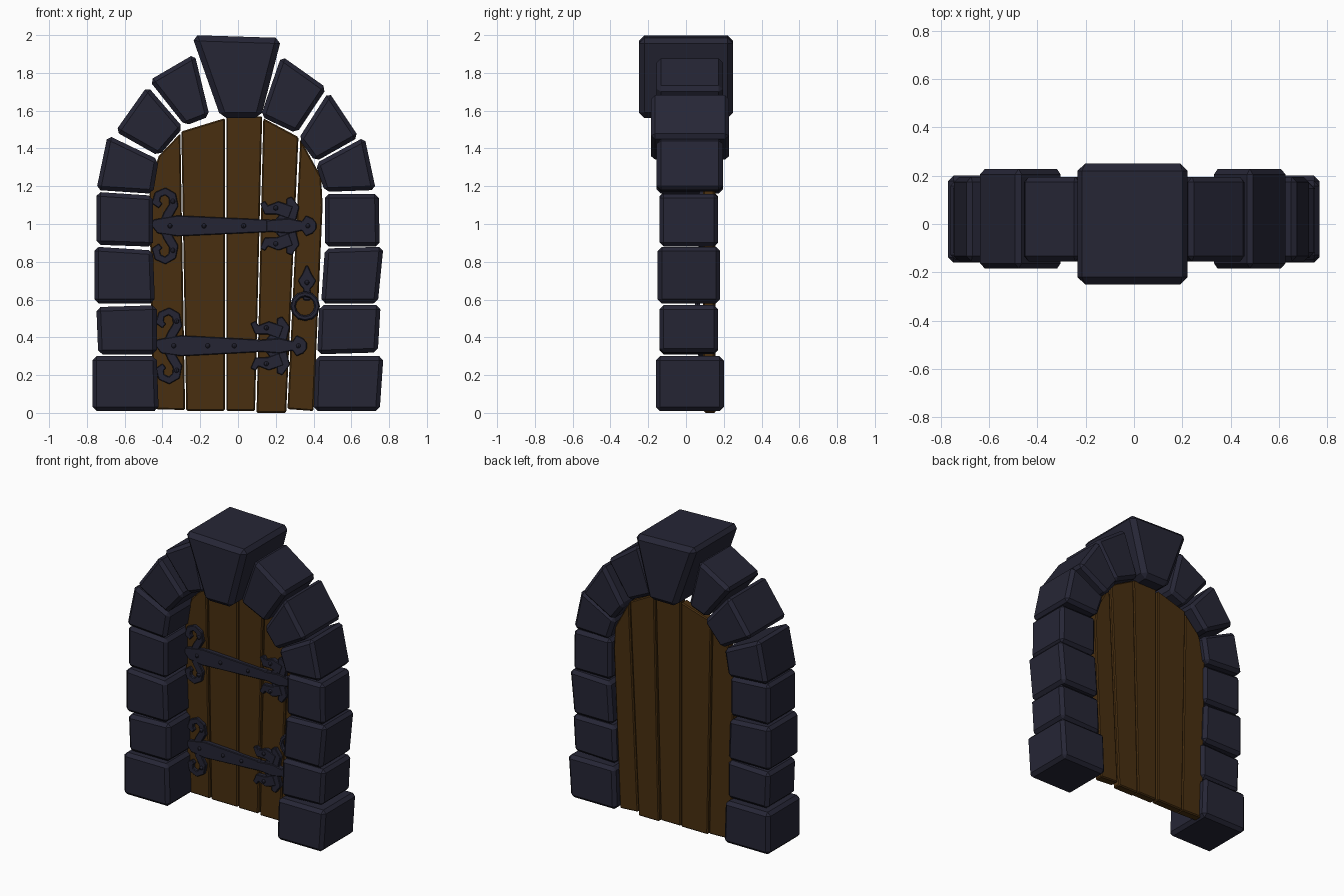
import bpy, bmesh, math
from mathutils import Vector

cube = bpy.data.objects.get("Cube")
if cube:
    bpy.data.objects.remove(cube, do_unlink=True)


def make_material(name, color):
    mat = bpy.data.materials.new(name)
    mat.use_nodes = True
    mat.diffuse_color = (*color, 1)
    mat.node_tree.nodes["Principled BSDF"].inputs["Base Color"].default_value = (*color, 1)
    return mat


STONE = make_material("dark slate stone", (0.019, 0.019, 0.036))
IRON = make_material("dark iron", (0.018, 0.018, 0.033))
WOOD = make_material("brown wood", (0.065, 0.028, 0.005))


def finish(bm, name, mat, bevel=0.0):
    """Turn a bmesh into an object with chamfered edges."""
    bmesh.ops.recalc_face_normals(bm, faces=bm.faces[:])
    mesh = bpy.data.meshes.new(name)
    bm.to_mesh(mesh)
    bm.free()
    mesh.materials.append(mat)
    obj = bpy.data.objects.new(name, mesh)
    bpy.context.collection.objects.link(obj)
    if bevel:
        mod = obj.modifiers.new("chamfer", 'BEVEL')
        mod.width = bevel
        mod.segments = 1
        mod.limit_method = 'ANGLE'
    return obj


def prism(name, outline, front, back, mat, bevel):
    """Extrude an x-z outline between two depths."""
    bm = bmesh.new()
    a = [bm.verts.new((x, front, z)) for x, z in outline]
    b = [bm.verts.new((x, back, z)) for x, z in outline]
    bm.faces.new(a)
    bm.faces.new(b[::-1])
    n = len(a)
    for i in range(n):
        j = (i + 1) % n
        bm.faces.new((a[j], a[i], b[i], b[j]))
    return finish(bm, name, mat, bevel)


def ribbon(name, path, front, back, origin=(0, 0), flip=1):
    """Flat iron strip along x-z points, each with its own width."""
    pts = [Vector((origin[0] + x, origin[1] + z * flip)) for x, z, w in path]
    bm = bmesh.new()
    rows = []
    for i, p in enumerate(pts):
        t = (pts[min(i + 1, len(pts) - 1)] - pts[max(i - 1, 0)]).normalized()
        side = Vector((-t.y, t.x)) * path[i][2] / 2
        l, r = p + side, p - side
        rows.append([bm.verts.new(c) for c in (
            (l.x, front, l.y), (r.x, front, r.y), (r.x, back, r.y), (l.x, back, l.y))])
    for a, b in zip(rows, rows[1:]):
        for k in range(4):
            m = (k + 1) % 4
            bm.faces.new((a[k], a[m], b[m], b[k]))
    bm.faces.new(rows[0])
    bm.faces.new(rows[-1][::-1])
    return finish(bm, name, IRON, 0.004)


def rivet(name, x, z, y):
    bm = bmesh.new()
    bmesh.ops.create_uvsphere(bm, u_segments=8, v_segments=6, radius=0.013)
    obj = finish(bm, name, IRON)
    obj.location = (x, y, z)
    return obj


# Stone surround: front and back depth for each course, bottom to top
depths = [(-.16, .20), (-.14, .17), (-.15, .18), (-.14, .17),
          (-.155, .195), (-.185, .228), (-.155, .195)]
right_stones = [
    [(-.77, .01), (-.42, .01), (-.43, .30), (-.77, .30)],
    [(-.74, .31), (-.43, .31), (-.43, .57), (-.75, .56)],
    [(-.76, .58), (-.44, .58), (-.45, .86), (-.76, .88)],
    [(-.75, .89), (-.45, .88), (-.45, 1.15), (-.75, 1.17)],
    [(-.75, 1.18), (-.45, 1.16), (-.42, 1.34), (-.69, 1.47)],
    [(-.65, 1.49), (-.42, 1.36), (-.29, 1.51), (-.48, 1.73)],
    [(-.47, 1.76), (-.28, 1.52), (-.15, 1.57), (-.23, 1.90)]]
left_stones = [
    [(.40, .01), (.75, .01), (.77, .30), (.41, .30)],
    [(.42, .31), (.74, .32), (.755, .57), (.43, .57)],
    [(.44, .58), (.74, .58), (.77, .88), (.46, .87)],
    [(.46, .88), (.75, .88), (.745, 1.16), (.46, 1.16)],
    [(.46, 1.17), (.73, 1.18), (.67, 1.46), (.41, 1.32)],
    [(.41, 1.33), (.64, 1.46), (.48, 1.70), (.32, 1.45)],
    [(.31, 1.48), (.47, 1.72), (.23, 1.89), (.12, 1.57)]]
for side, stones in (("right", right_stones), ("left", left_stones)):
    for i, (quad, (front, back)) in enumerate(zip(stones, depths)):
        prism(f"{side}_stone_{i + 1}", quad, front, back, STONE, 0.022)
prism("keystone", [(-.09, 1.56), (.12, 1.56), (.23, 1.985), (-.245, 2.0)],
      -.25, .25, STONE, 0.03)

# Door planks, set near the back of the arch
planks = [
    [(-.45, .02), (-.28, .015), (-.305, 1.48), (-.42, 1.36), (-.47, 1.2)],
    [(-.274, .01), (-.07, .01), (-.07, 1.56), (-.30, 1.49)],
    [(-.062, .01), (.09, .01), (.128, 1.57), (-.062, 1.57)],
    [(.098, 0), (.255, 0), (.32, 1.46), (.134, 1.56)],
    [(.262, .02), (.40, .01), (.448, 1.1), (.44, 1.25), (.33, 1.45)]]
for i, outline in enumerate(planks):
    shift = 0.006 * (i % 2)
    prism(f"door_plank_{i + 1}", outline, .09 + shift, .15 + shift, WOOD, 0.007)

# Strap hinges: bar, two scrolls at the hinge end, leaf shape at the far end
scroll = [(0, 0, .06), (.02, .06, .05), (.05, .11, .05), (.042, .16, .045),
          (.005, .183, .04), (-.035, .165, .04), (-.045, .125, .045), (-.02, .105, .03)]
leaf = [(-.06, 0, .06), (0, .05, .09), (.02, .10, .07), (.0, .15, .03)]
hook = [(.01, .07, .07), (-.06, .095, .07), (-.12, .085, .05), (-.14, .125, .03)]
tip = [(-.12, 0, .06), (0, 0, .08), (.07, 0, .05), (.09, 0, .11), (.125, 0, .08), (.145, 0, .03)]
Y0, Y1 = .066, .1
for label, start, end, z in (("upper", -.39, .27, .99), ("lower", -.37, .22, .355)):
    bar = [(start - .065, z + .02, .03), (start - .03, z, .08), (start + .07, z, .11),
           (end - .1, z, .065)]
    ribbon(f"{label}_hinge_bar", bar, Y0, Y1)
    ribbon(f"{label}_hinge_tip", tip, Y0 - .002, Y1, (end, z))
    for part, flip in (("top", 1), ("bottom", -1)):
        ribbon(f"{label}_hinge_scroll_{part}", scroll, Y0 + .002, Y1, (start, z), flip)
        ribbon(f"{label}_hinge_leaf_{part}", leaf, Y0 + .003, Y1, (end, z), flip)
        ribbon(f"{label}_hinge_hook_{part}", hook, Y0 + .001, Y1, (end, z), flip)
        rivet(f"{label}_leaf_rivet_{part}", end - .07, z + .095 * flip, Y0)
        rivet(f"{label}_scroll_rivet_{part}", start + .045, z + .13 * flip, Y0)
    for i, x in enumerate((start + .03, start + .21, end - .24, end + .1)):
        rivet(f"{label}_bar_rivet_{i + 1}", x, z, Y0)

# Ring handle on its pointed plate
ribbon("handle_plate", [(0, .215, .01), (0, .17, .05), (0, .135, .095), (0, .11, .07),
                        (0, .09, .035), (0, .05, .05), (0, .03, .03)], .07, .1, (.365, .565))
bpy.ops.mesh.primitive_torus_add(major_segments=12, minor_segments=6, major_radius=.064,
                                 minor_radius=.015, location=(.355, .06, .565),
                                 rotation=(math.pi / 2, 0, 0))
ring = bpy.context.object
ring.name = "handle_ring"
ring.data.materials.append(IRON)
rivet("handle_rivet", .365, .69, .07)
